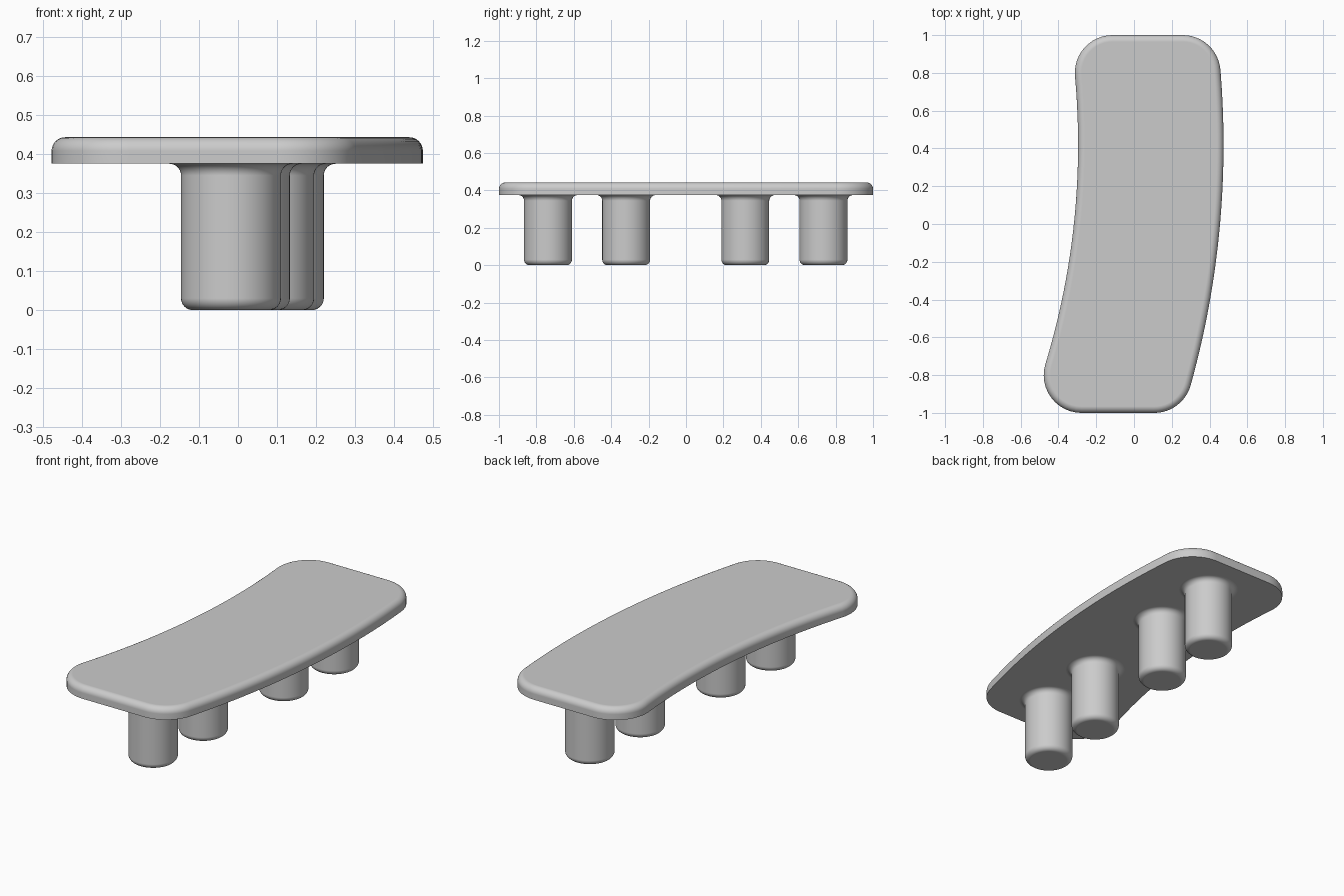
import bpy
import bmesh
from math import cos, sin, pi, sqrt, atan2

cube = bpy.data.objects.get("Cube")
if cube:
    bpy.data.objects.remove(cube)

# One plain grey for the whole bench
grey = bpy.data.materials.new("plain grey")
grey.use_nodes = True
GREY = (0.6, 0.6, 0.6, 1)
grey.diffuse_color = GREY
grey.node_tree.nodes["Principled BSDF"].inputs["Base Color"].default_value = GREY

UNDERSIDE, TOP = 0.375, 0.443
CX, CY = -4.276, 0.42          # shared centre of both long curved edges
R_OUT, R_IN = 4.75, 3.98
CORNER = 0.2


def arc(cx, cy, r, a, b, steps):
    """Points along an arc from angle a to angle b."""
    angles = [a + (b - a) * i / steps for i in range(steps + 1)]
    return [(cx + r * cos(t), cy + r * sin(t)) for t in angles]


def corner(radius, y):
    """Corner fillet centre on a given circle, and its angle from the circle's centre."""
    x = CX + sqrt(radius ** 2 - (y - CY) ** 2)
    return x, y, atan2(y - CY, x - CX)


def outline(inset):
    """Curved board outline, anticlockwise, moved inwards by inset."""
    y = 1 - CORNER
    r = CORNER - inset
    fx, fy, fa = corner(R_OUT - CORNER, -y)
    bx, by, ba = corner(R_OUT - CORNER, y)
    lx, ly, la = corner(R_IN + CORNER, y)
    nx, ny, na = corner(R_IN + CORNER, -y)
    points = arc(fx, fy, r, -pi / 2, fa, 12)
    points += arc(CX, CY, R_OUT - inset, fa, ba, 40)[1:-1]
    points += arc(bx, by, r, ba, pi / 2, 12)
    points += arc(lx, ly, r, pi / 2, pi + la, 12)
    points += arc(CX, CY, R_IN + inset, la, na, 40)[1:-1]
    points += arc(nx, ny, r, pi + na, 3 * pi / 2, 12)
    return points


def loft(name, rings):
    """Join rings of (points, height), listed bottom to top, into a capped solid."""
    bm = bmesh.new()
    loops = [[bm.verts.new((x, y, z)) for x, y in pts] for pts, z in rings]
    for low, high in zip(loops, loops[1:]):
        for i in range(len(low)):
            j = (i + 1) % len(low)
            bm.faces.new((low[i], low[j], high[j], high[i]))
    bm.faces.new(loops[0][::-1])
    bm.faces.new(loops[-1])
    mesh = bpy.data.meshes.new(name)
    bm.to_mesh(mesh)
    bm.free()
    mesh.materials.append(grey)
    obj = bpy.data.objects.new(name, mesh)
    bpy.context.collection.objects.link(obj)
    bpy.ops.object.select_all(action="DESELECT")
    obj.select_set(True)
    bpy.context.view_layer.objects.active = obj
    bpy.ops.object.shade_smooth_by_angle()
    # Keeps the large caps evenly shaded
    obj.modifiers.new("even shading", "WEIGHTED_NORMAL").keep_sharp = True
    return obj


# Board: square lower edge, rounded upper edge
ROUND = 0.035
rings = [(outline(0), UNDERSIDE)]
for u, v in arc(0, 0, ROUND, 0, pi / 2, 8):
    rings.append((outline(ROUND - u), TOP - ROUND + v))
loft("seat_board", rings)


# Legs: rounded foot, straight shaft, flared joint under the board
def leg(name, x, y, radius=0.128, foot=0.03, flare=0.03):
    profile = [(radius - foot + u, foot + v) for u, v in arc(0, 0, foot, -pi / 2, 0, 8)]
    profile += arc(radius + flare, UNDERSIDE - flare, flare, pi, pi / 2, 8)
    circle = arc(0, 0, 1, 0, 2 * pi, 64)[:-1]
    loft(name, [([(x + r * u, y + r * v) for u, v in circle], z) for r, z in profile])


leg("front_leg", -0.018, -0.738)
leg("front_middle_leg", 0.005, -0.32)
leg("back_middle_leg", 0.067, 0.317)
leg("back_leg", 0.092, 0.735)
